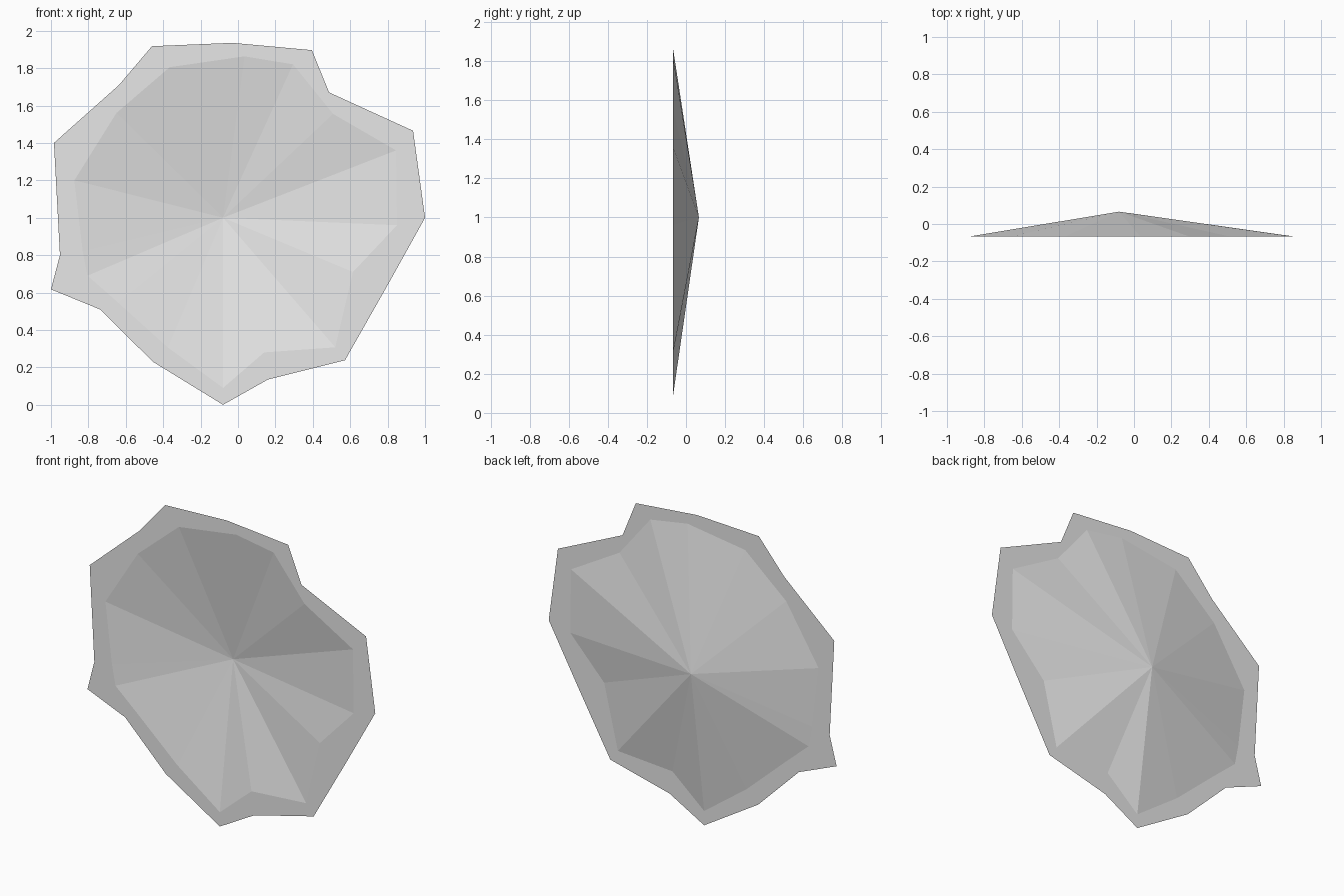
import bpy
import bmesh

if "Cube" in bpy.data.objects:
    bpy.data.objects.remove(bpy.data.objects["Cube"])

DEPTH = 0.066          # half of the shell's depth
APEX = (-0.08, DEPTH, 1.0)

# Matching outlines (x, z), clockwise from the upper left
OUTER = [(-0.46, 1.917), (-0.03, 1.935), (0.395, 1.896), (0.487, 1.67),
         (0.936, 1.465), (1.0, 1.0), (0.80, 0.64), (0.572, 0.238),
         (0.16, 0.135), (-0.08, 0.0), (-0.455, 0.23), (-0.738, 0.51),
         (-1.0, 0.617), (-0.952, 0.80), (-0.984, 1.40), (-0.636, 1.71)]
INNER = [(-0.365, 1.805), (0.035, 1.863), (0.294, 1.82), (0.508, 1.555),
         (0.845, 1.36), (0.85, 0.96), (0.615, 0.71), (0.52, 0.307),
         (0.14, 0.28), (-0.08, 0.09), (-0.375, 0.306), (-0.64, 0.545),
         (-0.805, 0.69), (-0.83, 0.82), (-0.875, 1.20), (-0.65, 1.56)]

grey = bpy.data.materials.new("light_grey")
grey.diffuse_color = (0.8, 0.8, 0.8, 1.0)
grey.use_nodes = True
grey.node_tree.nodes["Principled BSDF"].inputs["Base Color"].default_value = grey.diffuse_color


def add_object(name, build):
    """Make a flat-shaded mesh object facing the front."""
    bm = bmesh.new()
    build(bm)
    for f in bm.faces:
        f.normal_update()
        if f.normal.y > 0:
            f.normal_flip()
    mesh = bpy.data.meshes.new(name)
    bm.to_mesh(mesh)
    bm.free()
    mesh.materials.append(grey)
    obj = bpy.data.objects.new(name, mesh)
    bpy.context.collection.objects.link(obj)


def ring(bm, points):
    return [bm.verts.new((x, -DEPTH, z)) for x, z in points]


# Flat jagged border
def build_rim(bm):
    a, b = ring(bm, OUTER), ring(bm, INNER)
    for i in range(len(a)):
        j = (i + 1) % len(a)
        bm.faces.new((a[i], a[j], b[j], b[i]))


# Shallow faceted hollow, a fan running back to one point
def build_hollow(bm):
    b = ring(bm, INNER)
    tip = bm.verts.new(APEX)
    for i in range(len(b)):
        bm.faces.new((b[i], b[(i + 1) % len(b)], tip))


add_object("flat_rim", build_rim)
add_object("faceted_hollow", build_hollow)
